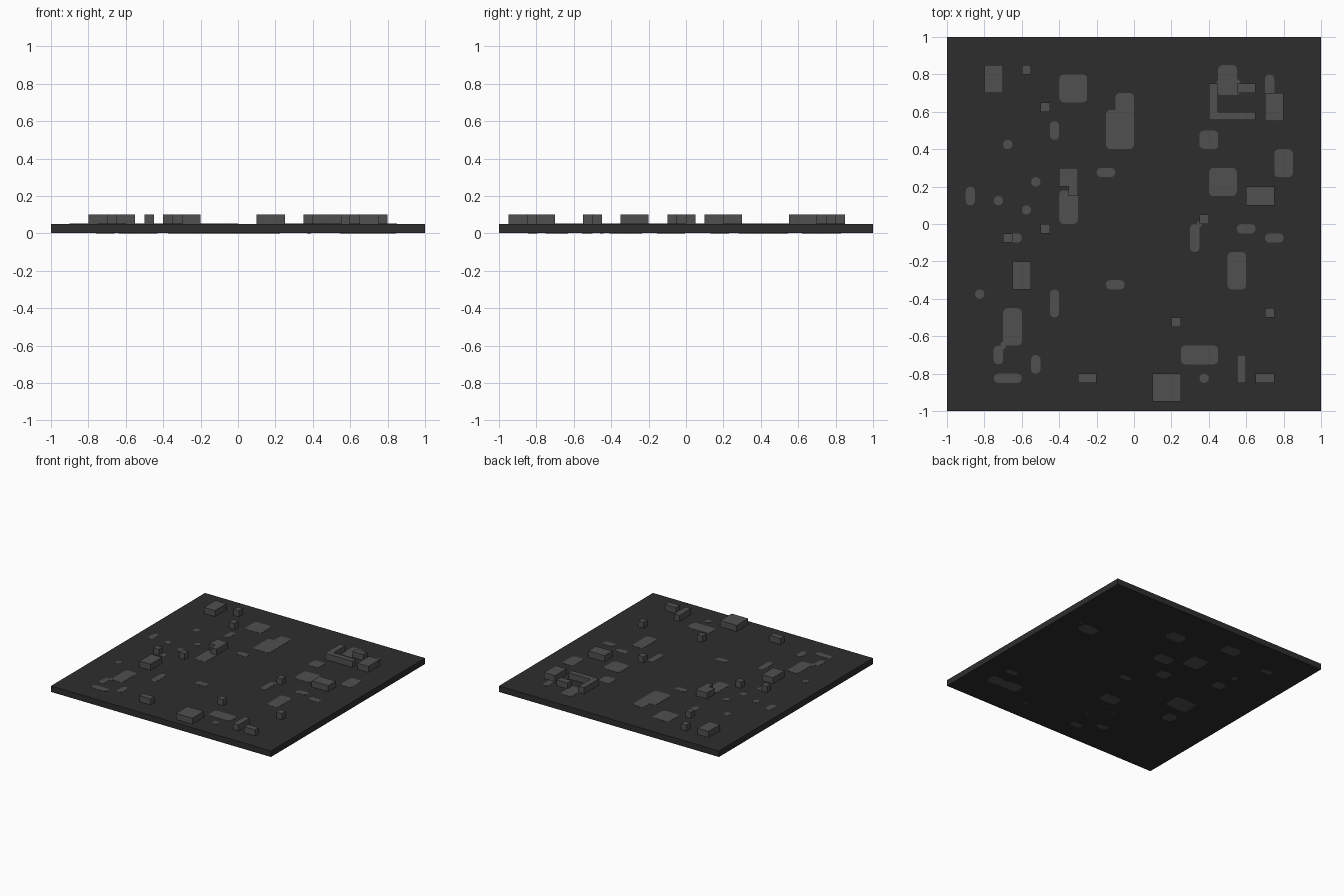
import bpy
import bmesh
import math

if "Cube" in bpy.data.objects:
    bpy.data.objects.remove(bpy.data.objects["Cube"], do_unlink=True)


def make_material(name, value):
    mat = bpy.data.materials.new(name)
    mat.use_nodes = True
    color = (value, value, value, 1.0)
    mat.diffuse_color = color
    mat.node_tree.nodes["Principled BSDF"].inputs["Base Color"].default_value = color
    return mat


dark = make_material("dark grey", 0.027)
light = make_material("mid grey", 0.08)


def finish(name, bm, mat):
    bmesh.ops.recalc_face_normals(bm, faces=bm.faces)
    mesh = bpy.data.meshes.new(name)
    bm.to_mesh(mesh)
    bm.free()
    mesh.materials.append(mat)
    obj = bpy.data.objects.new(name, mesh)
    bpy.context.collection.objects.link(obj)
    return obj


def add_prism(bm, outline, z0, z1):
    """Extrude a flat outline from z0 to z1."""
    face = bm.faces.new([bm.verts.new((x, y, z0)) for x, y in outline])
    top = bmesh.ops.extrude_face_region(bm, geom=[face])["geom"]
    for v in top:
        if isinstance(v, bmesh.types.BMVert):
            v.co.z = z1


def rectangle(x0, x1, y0, y1):
    return [(x0, y0), (x1, y0), (x1, y1), (x0, y1)]


def rounded(x0, x1, y0, y1, radius=0.024, steps=3):
    r = min(radius, (x1 - x0) * 0.48, (y1 - y0) * 0.48)
    corners = [(x1 - r, y1 - r), (x0 + r, y1 - r), (x0 + r, y0 + r), (x1 - r, y0 + r)]
    return [(cx + r * math.cos(a), cy + r * math.sin(a))
            for i, (cx, cy) in enumerate(corners)
            for a in [(i + k / steps) * math.pi / 2 for k in range(steps + 1)]]


# Ground slab
bm = bmesh.new()
add_prism(bm, rectangle(-1, 1, -1, 1), 0.001, 0.05)
finish("ground_slab", bm, dark)

# Raised blocks: x0, x1, y0, y1
blocks_left = [
    (-.80, -.70, .70, .85), (-.60, -.55, .80, .85), (-.50, -.45, .60, .65),
    (-.40, -.30, .20, .30), (-.35, -.30, .15, .20), (-.50, -.45, -.05, .00),
    (-.70, -.65, -.10, -.05), (-.65, -.55, -.35, -.20), (-.30, -.20, -.85, -.80),
]
blocks_right = [
    (.10, .25, -.95, -.80), (.20, .25, -.55, -.50), (.55, .60, -.85, -.70),
    (.65, .75, -.85, -.80), (.70, .75, -.50, -.45), (.35, .40, .00, .05),
    (.60, .75, .10, .20), (.70, .80, .55, .70), (.40, .45, .60, .75),
    (.40, .65, .555, .60), (.55, .65, .70, .75),
]
for name, blocks in (("left_blocks", blocks_left), ("right_blocks", blocks_right)):
    bm = bmesh.new()
    for b in blocks:
        add_prism(bm, rectangle(*b), 0.05, 0.10)
    finish(name, bm, light)

# Flat rounded patches on the upper face
patches_left = [
    (-.40, -.25, .65, .80), (-.15, .00, .40, .61), (-.10, .00, .55, .70),
    (-.45, -.40, .45, .55), (-.70, -.65, .40, .45), (-.55, -.50, .20, .25),
    (-.75, -.70, .10, .15), (-.90, -.85, .10, .20), (-.60, -.55, .05, .10),
    (-.40, -.30, .00, .18), (-.20, -.10, .25, .30), (-.70, -.60, -.10, -.05),
    (-.85, -.80, -.40, -.35), (-.45, -.40, -.50, -.35), (-.70, -.60, -.65, -.45),
    (-.75, -.70, -.75, -.65), (-.715, -.685, -.67, -.63), (-.55, -.50, -.80, -.70),
    (-.75, -.60, -.85, -.80), (-.15, -.05, -.35, -.30),
]
patches_right = [
    (.45, .55, .70, .85), (.44, .57, .69, .775), (.70, .75, .68, .80),
    (.35, .45, .40, .50), (.40, .55, .15, .30), (.75, .85, .25, .40),
    (.30, .35, -.15, .00), (.335, .365, -.015, .015), (.55, .65, -.05, .00),
    (.70, .80, -.10, -.05), (.50, .60, -.35, -.15), (.25, .45, -.75, -.65),
    (.35, .40, -.85, -.80),
]
for name, patches in (("left_patches", patches_left), ("right_patches", patches_right)):
    bm = bmesh.new()
    for p in patches:
        add_prism(bm, rounded(*p), 0.049, 0.0515)
    finish(name, bm, light)

# Flat rounded patches on the underside: centre x, centre y, size x, size y
under = [
    (-.71, .71, .10, .05), (-.30, .78, .15, .10), (-.59, .475, .05, .05),
    (-.565, .32, .10, .08), (-.21, .47, .15, .15), (-.14, .18, .10, .10),
    (.01, .36, .15, .10), (.15, .67, .15, .10), (-.53, -.08, .20, .15),
    (-.59, -.285, .10, .10), (.05, -.04, .10, .05), (-.07, -.36, .15, .10),
    (-.14, -.45, .02, .02), (-.23, -.51, .02, .02), (-.29, -.72, .10, .05),
    (-.08, -.64, .02, .02), (-.12, -.82, .10, .05), (.73, .335, .15, .10),
    (.835, .37, .02, .02), (.38, -.82, .02, .02), (.62, -.69, .15, .10),
    (.70, -.70, .10, .08), (.78, -.70, .10, .10), (.76, -.53, .10, .05),
]
bm = bmesh.new()
for cx, cy, w, d in under:
    add_prism(bm, rounded(cx - w / 2, cx + w / 2, cy - d / 2, cy + d / 2, 0.03), 0.0, 0.002)
finish("underside_patches", bm, light)
